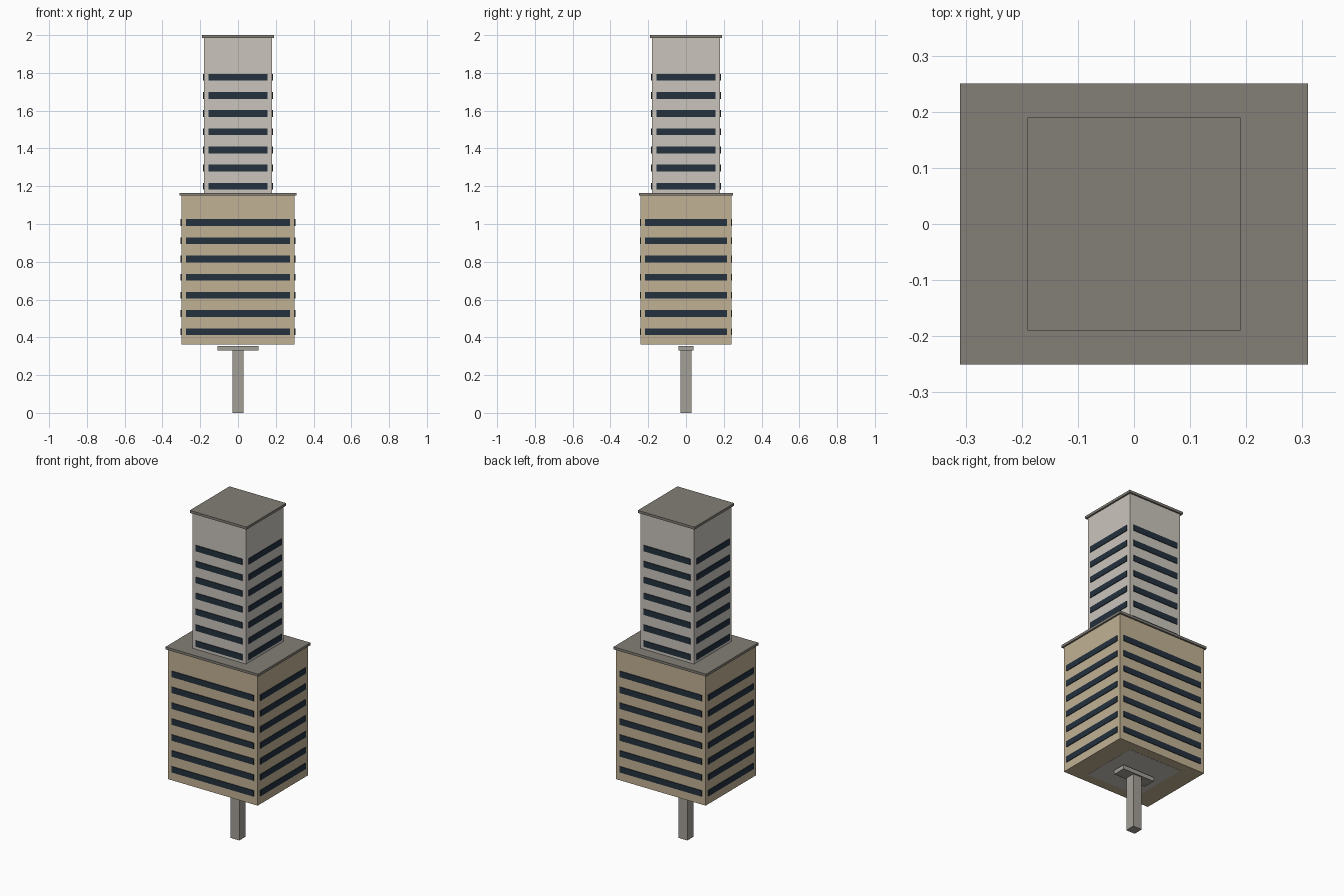
import bpy
import bmesh
from mathutils import Matrix

if "Cube" in bpy.data.objects:
    bpy.data.objects.remove(bpy.data.objects["Cube"])


def material(name, rgb):
    # 8-bit screen colour to linear
    m = bpy.data.materials.new(name)
    m.diffuse_color = [(c / 255) ** 2.2 for c in rgb] + [1]
    m.use_nodes = True
    m.node_tree.nodes["Principled BSDF"].inputs["Base Color"].default_value = m.diffuse_color
    return m


TAN = material("tan_wall", (192, 176, 146))
PALE = material("pale_wall", (201, 196, 187))
ROOF = material("roof_grey", (130, 126, 118))
GLASS = material("dark_glass", (40, 52, 64))
POST = material("post_grey", (162, 158, 150))


def boxes(name, mat, items):
    """One object from boxes given as (x0, x1, y0, y1, z0, z1)."""
    bm = bmesh.new()
    for x0, x1, y0, y1, z0, z1 in items:
        mtx = (Matrix.Translation(((x0 + x1) / 2, (y0 + y1) / 2, (z0 + z1) / 2))
               @ Matrix.Diagonal((x1 - x0, y1 - y0, z1 - z0, 1)))
        bmesh.ops.create_cube(bm, size=1, matrix=mtx)
    mesh = bpy.data.meshes.new(name)
    bm.to_mesh(mesh)
    bm.free()
    mesh.materials.append(mat)
    ob = bpy.data.objects.new(name, mesh)
    bpy.context.collection.objects.link(ob)
    return ob


def block(name, mat, hx, hy, z0, z1):
    return boxes(name, mat, [(-hx, hx, -hy, hy, z0, z1)])


def window_bands(name, hx, hy, z_first, count=7, step=0.0962, height=0.036):
    inset, out = 0.024, 0.004
    items = []
    for i in range(count):
        z0 = z_first + i * step - height / 2
        z1 = z0 + height
        for s in (-1, 1):
            ya, yb = sorted((s * (hy - 0.004), s * (hy + out)))
            xa, xb = sorted((s * (hx - 0.004), s * (hx + out)))
            items.append((-hx + inset, hx - inset, ya, yb, z0, z1))
            items.append((xa, xb, -hy + inset, hy - inset, z0, z1))
    return boxes(name, GLASS, items)


# Central support post with its flat head
block("support_post", POST, 0.03, 0.03, 0, 0.33)
block("post_head", POST, 0.108, 0.04, 0.33, 0.355)

# Wide lower block and roof slab
block("lower_block", TAN, 0.30, 0.24, 0.363, 1.15)
block("lower_roof_slab", ROOF, 0.31, 0.25, 1.15, 1.165)
window_bands("lower_windows", 0.30, 0.24, 0.43)

# Slim tower running down through the block, with roof slab
block("upper_tower", PALE, 0.18, 0.18, 0.362, 1.985)
block("upper_roof_slab", ROOF, 0.19, 0.19, 1.985, 2.0)
window_bands("upper_windows", 0.18, 0.18, 1.20)
